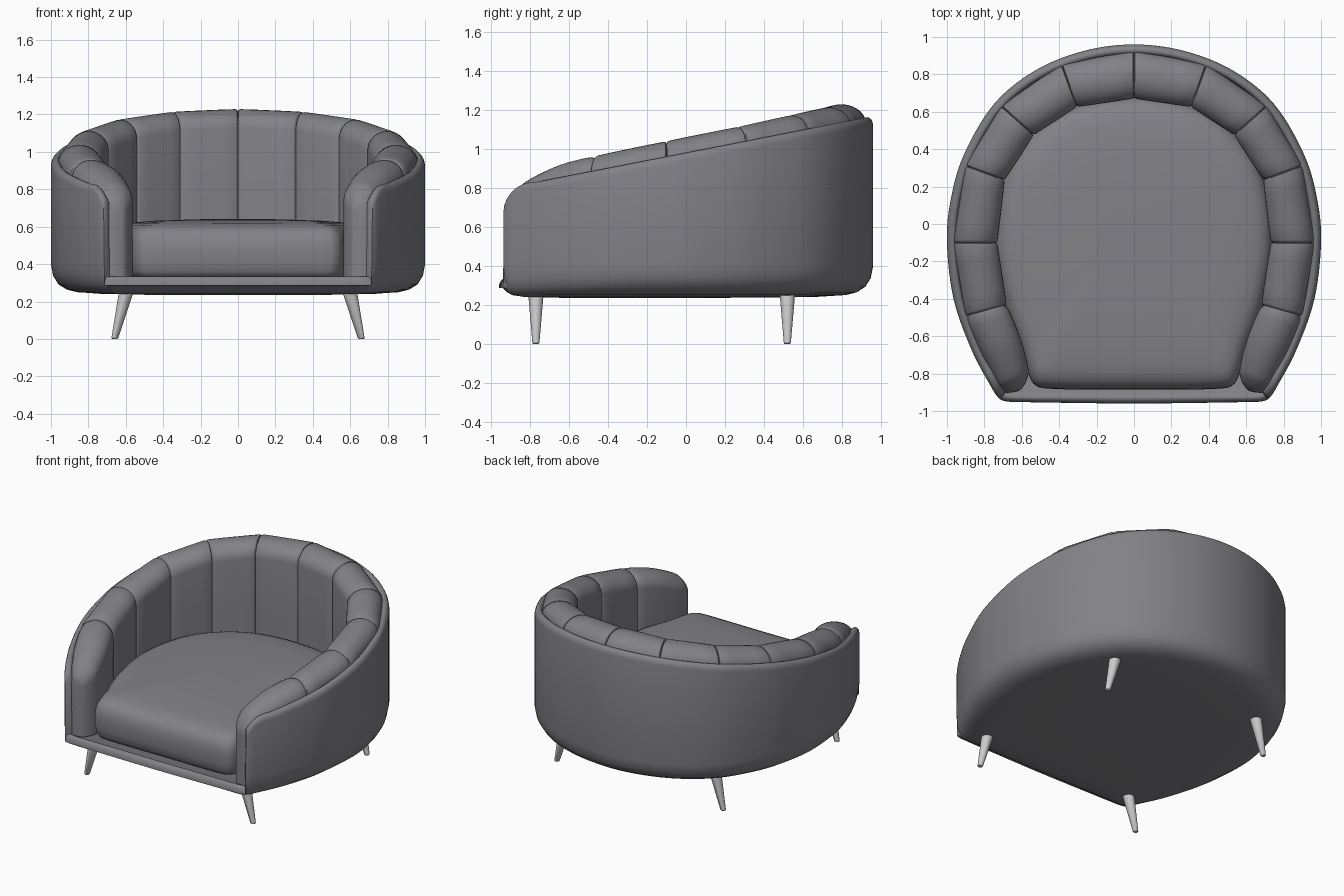
import bpy, math
from mathutils import Vector

if "Cube" in bpy.data.objects:
    bpy.data.objects.remove(bpy.data.objects["Cube"])

fabric = bpy.data.materials.new("dark_grey_fabric")
fabric.diffuse_color = (.225, .225, .243, 1)
fabric.use_nodes = True
fabric.node_tree.nodes["Principled BSDF"].inputs["Base Color"].default_value = fabric.diffuse_color


def loft(name, rings, mat=None, angle=40):
    """Skin a list of equal closed rings and cap both ends."""
    n = len(rings[0])
    verts = [p for r in rings for p in r]
    faces = [(k * n + i, k * n + (i + 1) % n, (k + 1) * n + (i + 1) % n, (k + 1) * n + i)
             for k in range(len(rings) - 1) for i in range(n)]
    faces += [tuple(range(n))[::-1], tuple(range((len(rings) - 1) * n, len(rings) * n))]
    me = bpy.data.meshes.new(name)
    me.from_pydata([tuple(v) for v in verts], [], faces)
    ob = bpy.data.objects.new(name, me)
    bpy.context.collection.objects.link(ob)
    if mat:
        me.materials.append(mat)
    bpy.context.view_layer.objects.active = ob
    ob.select_set(True)
    bpy.ops.object.mode_set(mode='EDIT')
    bpy.ops.mesh.select_all(action='SELECT')
    bpy.ops.mesh.normals_make_consistent(inside=False)
    bpy.ops.object.mode_set(mode='OBJECT')
    bpy.ops.object.shade_smooth_by_angle(angle=math.radians(angle))
    ob.select_set(False)
    return ob


def spline(pts, steps, closed=False):
    """Catmull-Rom curve through points."""
    P = [Vector(p) for p in pts]
    n = len(P)
    get = (lambda i: P[i % n]) if closed else (lambda i: P[max(0, min(n - 1, i))])
    out = []
    for i in range(n if closed else n - 1):
        a, b, c, d = (get(i + k) for k in (-1, 0, 1, 2))
        for s in range(steps):
            t = s / steps
            out.append(0.5 * (2 * b + (c - a) * t + (2 * a - 5 * b + 4 * c - d) * t * t
                              + (3 * b - a - 3 * c + d) * t ** 3))
    return out if closed else out + [P[-1]]


def outline(half, steps):
    """Closed smooth outline mirrored from its right half."""
    return spline(half + [(-x, y) for x, y in half[-2:0:-1]], steps, True)


def inset(p, d):
    return p * (1 - d / p.length)


# Outer tub shell: tall round the back, dropping to a low lip at the front
def shell_top(p):
    if p.y < -0.935:
        return 0.335
    if p.y < -0.8:
        return 0.70 + 0.13 * math.sqrt(max(0, 1 - ((p.y + 0.8) / 0.14) ** 2))
    return 0.98 + 0.19 * p.y


plan = outline([(0, .96), (.27, .925), (.53, .82), (.75, .64), (.91, .37), (.98, .13),
                (1.0, -.1), (.965, -.4), (.87, -.67), (.77, -.86), (.728, -.925),
                (.69, -.947), (.6, -.952), (.3, -.957), (0, -.96)], 7)


def shell_ring(d, z, from_top=False):
    ring = []
    for p in plan:
        top = shell_top(p)
        k = 0.5 + 0.5 * min(1, max(0, (p.y + 0.95) / 0.7))   # tighter rounding in front
        zz = top + z if from_top else min(z, top - 0.05)
        q = inset(p, d if from_top else d * k)
        ring.append((q.x, q.y, zz))
    return ring


rings = [shell_ring(.75, .236), shell_ring(.3, .24), shell_ring(.14, .25), shell_ring(.085, .264),
         shell_ring(.04, .292), shell_ring(.012, .338), shell_ring(0, .40)]
rings += [shell_ring(d, z, True) for d, z in
          ((0, -.042), (.003, -.026), (.009, -.013), (.018, -.004), (.029, 0),
           (.04, -.003), (.05, -.012))]
for d in (.06, .7):
    rings.append([(*inset(p, d), .318) for p in plan])
loft("tub_shell", rings, fabric, 60)


# Channelled padding: straight sections between seams, pinched at each seam
def pad_ring(inner, outer, top, s, sx, bottom=.325):
    inner, outer = Vector(inner), Vector(outer)
    c, h = (inner + outer) / 2, (outer - inner) / 2
    h *= max(0.02, 1 - s / max(h.length, .02))
    top -= s
    rise = min(.10, h.length * .85 + .01)
    pts = [(-1, bottom), (-1, (bottom + top - rise) / 2)]
    pts += [(-math.cos(a), top - rise + rise * math.sin(a))
            for a in (math.pi * k / 14 for k in range(15))]
    pts += [(1, (bottom + top - rise) / 2), (1, bottom)]
    return [(sx * (c.x + h.x * u), c.y + h.y * u, z) for u, z in pts]


inner = [(0, .67), (.305, .625), (.535, .475), (.69, .235), (.73, -.10), (.68, -.43)]
outer = [(0, .928), (.388, .856), (.711, .632), (.903, .314), (.967, -.10), (.902, -.493)]
top = [1.23, 1.215, 1.175, 1.115, 1.04, .965]
profile = [(0, .014), (.012, .005), (.04, .001), (.25, 0), (.5, 0),
           (.75, 0), (.96, .001), (.988, .005), (1, .014)]

# Front arm pads curl down and round off at the opening
end_in = spline([(.68, -.43), (.61, -.60), (.567, -.76), (.572, -.83), (.605, -.885), (.645, -.90)], 5)
end_out = spline([(.902, -.493), (.825, -.675), (.748, -.832), (.728, -.872), (.70, -.897), (.675, -.903)], 5)
end_top = spline([(.965, 0), (.92, 0), (.845, 0), (.80, 0), (.74, 0), (.69, 0)], 5)

for side, sx in (("right", 1), ("left", -1)):
    for i in range(5):
        a, b = Vector(inner[i]), Vector(inner[i + 1])
        c, d = Vector(outer[i]), Vector(outer[i + 1])
        loft(f"back_pad_{side}_{i + 1}",
             [pad_ring(a.lerp(b, t), c.lerp(d, t), top[i] + (top[i + 1] - top[i]) * t, s, sx)
              for t, s in profile], fabric)
    pinch = [.014, .002]
    loft(f"arm_pad_{side}",
         [pad_ring(p, q, h.x, pinch[k] if k < 2 else 0, sx)
          for k, (p, q, h) in enumerate(zip(end_in, end_out, end_top))], fabric)

# Seat cushion with soft rounded edges and a slightly domed top
seat_plan = outline([(0, .68), (.31, .635), (.55, .48), (.70, .24), (.745, -.10), (.69, -.43),
                     (.60, -.68), (.565, -.80), (.53, -.86), (.46, -.88), (.25, -.885), (0, -.885)], 6)
seat = [(.6, .322), (.06, .325), (.03, .335), (.012, .36), (.003, .41), (0, .47), (.004, .52),
        (.018, .56), (.045, .59), (.085, .608), (.15, .62), (.3, .632), (.5, .638), (.64, .64)]
loft("seat_cushion", [[(*inset(p, d * min(1, p.length / .7)), z) for p in seat_plan]
                      for d, z in seat], fabric)

# Splayed tapered legs
for end, y in (("front", -.77), ("back", .52)):
    for side, sx in (("right", 1), ("left", -1)):
        loft(f"{end}_leg_{side}",
             [[(sx * x + r * math.cos(k * math.tau / 24), y + r * math.sin(k * math.tau / 24), z)
               for k in range(24)]
              for x, r, z in ((.66, .014, 0), (.659, .018, .004), (.595, .04, .262))])
